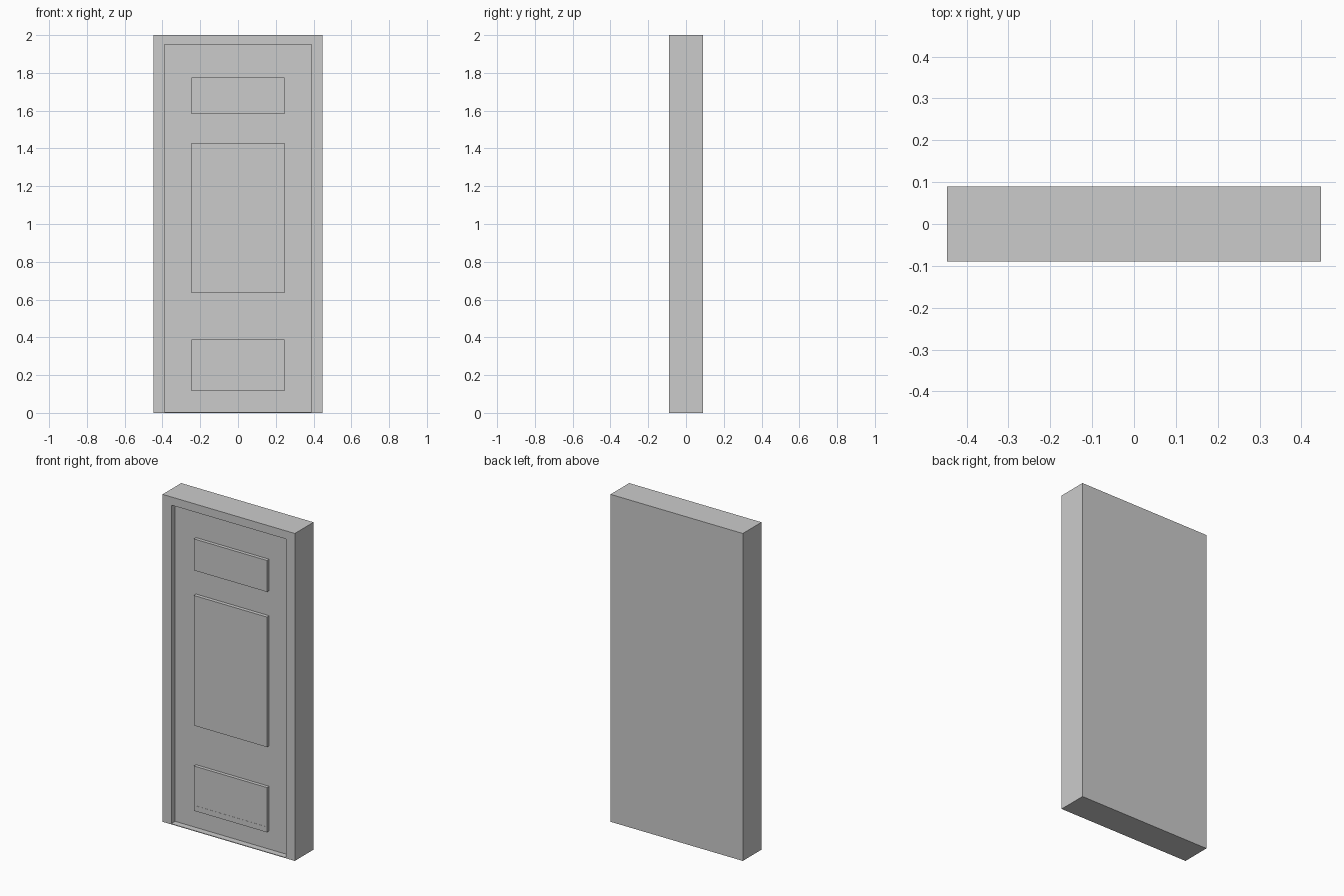
import bpy, bmesh

if "Cube" in bpy.data.objects:
    bpy.data.objects.remove(bpy.data.objects["Cube"])

W, D, H = 0.447, 0.09, 2.0      # half width, half depth, height
RECESS_Y = -D + 0.038           # front plane of the door leaf
PANEL_Y = -D + 0.017            # front plane of the raised panels


def finish(name, bm):
    bmesh.ops.recalc_face_normals(bm, faces=bm.faces)
    me = bpy.data.meshes.new(name)
    bm.to_mesh(me)
    bm.free()
    ob = bpy.data.objects.new(name, me)
    bpy.context.collection.objects.link(ob)
    return ob


def rings(name, loops):
    """Join rectangles (half width, y, z0, z1) in sequence and cap both ends."""
    bm = bmesh.new()
    vs = [[bm.verts.new(p) for p in ((-w, y, z0), (w, y, z0), (w, y, z1), (-w, y, z1))]
          for w, y, z0, z1 in loops]
    for a, b in zip(vs, vs[1:]):
        for i in range(4):
            j = (i + 1) % 4
            bm.faces.new((a[i], a[j], b[j], b[i]))
    bm.faces.new(vs[0])
    bm.faces.new(vs[-1])
    return finish(name, bm)


# Door body: back, outer frame, then the recess with a thin sill holding the leaf
rings("door_frame", [
    (W, D, 0, H),
    (W, -D, 0, H),
    (0.388, -D, 0.004, 1.95),
    (0.388, RECESS_Y, 0.004, 1.95),
])

# Raised panels on the leaf
for name, z0, z1 in (("top_panel", 1.583, 1.775),
                     ("middle_panel", 0.635, 1.43),
                     ("bottom_panel", 0.115, 0.388)):
    rings(name, [(0.247, RECESS_Y + 0.002, z0, z1), (0.247, PANEL_Y, z0, z1)])

# Very shallow edge strips on two of the panels
for name, z0, z1 in (("middle_panel_strip", 1.392, 1.43),
                     ("bottom_panel_strip", 0.115, 0.148)):
    rings(name, [(0.247, PANEL_Y + 0.001, z0, z1), (0.247, PANEL_Y - 0.001, z0, z1)])
